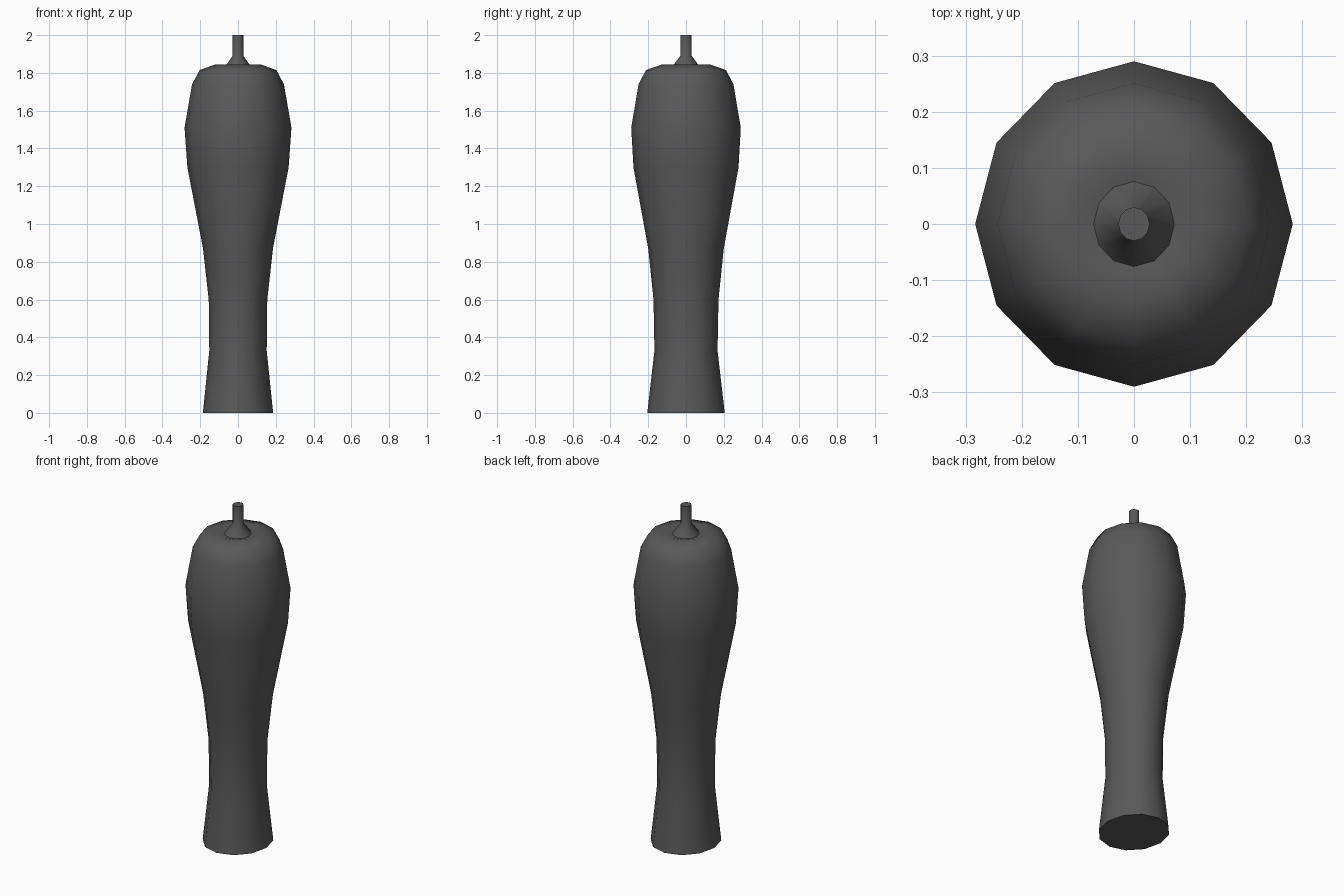
import bpy, bmesh, math

if "Cube" in bpy.data.objects:
    bpy.data.objects.remove(bpy.data.objects["Cube"])

SIDES = 12

dark = bpy.data.materials.new("dark_grey")
dark.diffuse_color = (0.1, 0.1, 0.1, 1)
dark.use_nodes = True
dark.node_tree.nodes["Principled BSDF"].inputs["Base Color"].default_value = dark.diffuse_color


def lathe(name, profile, angle):
    """Stack of 12-sided elliptical rings (rx, ry, z), bridged and capped."""
    bm = bmesh.new()
    rings = []
    for rx, ry, z in profile:
        rings.append([bm.verts.new((rx * math.cos(2 * math.pi * i / SIDES),
                                    ry * math.sin(2 * math.pi * i / SIDES), z))
                      for i in range(SIDES)])
    for low, high in zip(rings, rings[1:]):
        for i in range(SIDES):
            j = (i + 1) % SIDES
            bm.faces.new((low[i], low[j], high[j], high[i]))
    bm.faces.new(rings[0][::-1])
    bm.faces.new(rings[-1])
    mesh = bpy.data.meshes.new(name)
    bm.to_mesh(mesh)
    bm.free()
    obj = bpy.data.objects.new(name, mesh)
    bpy.context.collection.objects.link(obj)
    mesh.materials.append(dark)
    bpy.ops.object.select_all(action='DESELECT')
    obj.select_set(True)
    bpy.context.view_layer.objects.active = obj
    bpy.ops.object.shade_smooth_by_angle(angle=math.radians(angle))
    return obj


# Tapered bag body with a slightly dished top
lathe("bag_body", [
    (0.186, 0.205, 0.0),
    (0.152, 0.167, 0.33),
    (0.155, 0.172, 0.60),
    (0.185, 0.200, 0.87),
    (0.268, 0.278, 1.30),
    (0.283, 0.290, 1.51),
    (0.243, 0.251, 1.74),
    (0.203, 0.212, 1.815),
    (0.120, 0.126, 1.845),
    (0.070, 0.073, 1.828),
], 60)

# Flared hanging stem
lathe("hanging_stem", [
    (0.074, 0.078, 1.826),
    (0.028, 0.030, 1.89),
    (0.028, 0.030, 2.0),
], 50)
